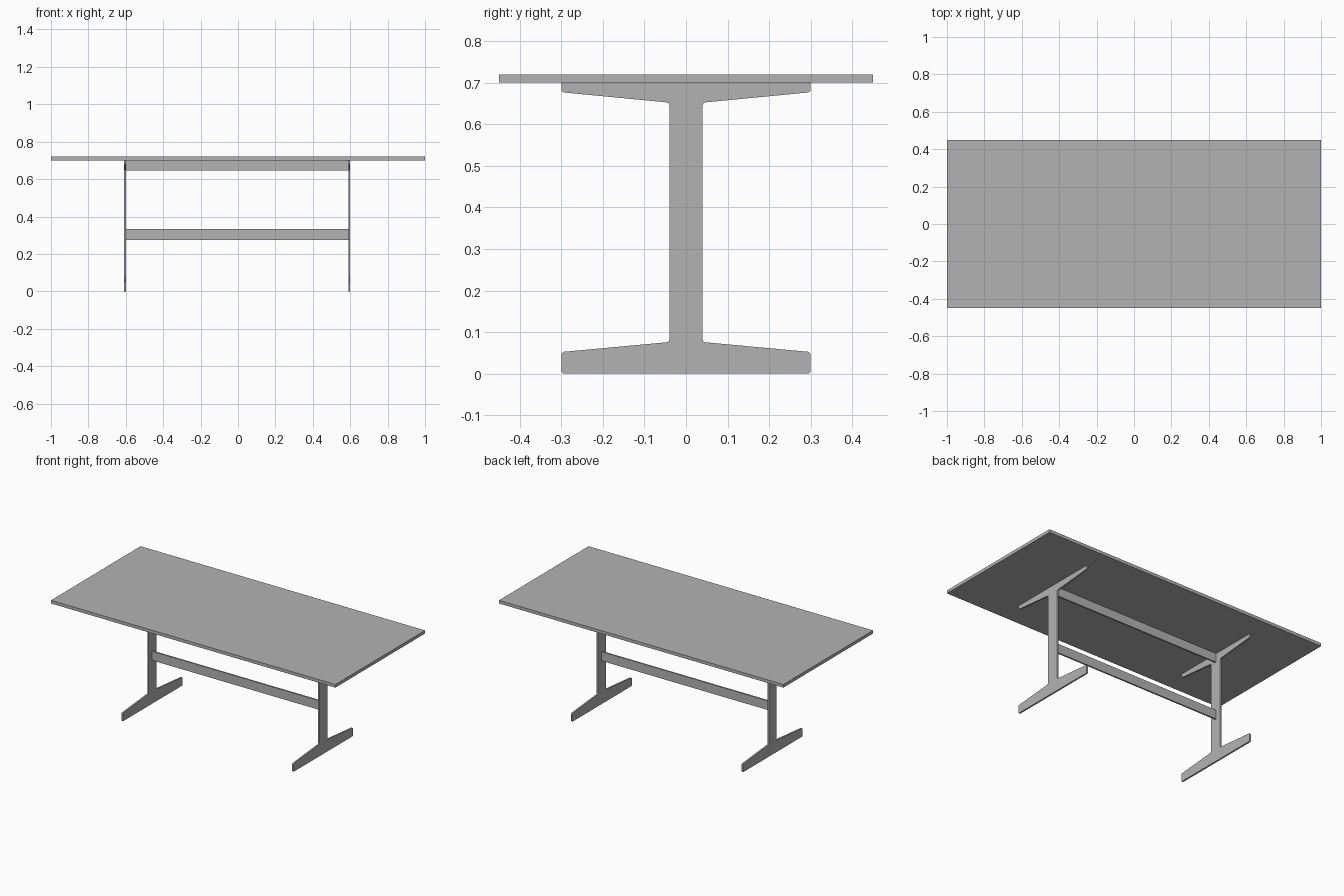
import bpy
import bmesh
from mathutils import Vector

cube = bpy.data.objects.get("Cube")
if cube:
    bpy.data.objects.remove(cube, do_unlink=True)

GREY = (0.45, 0.45, 0.45, 1.0)
grey = bpy.data.materials.new("plain grey")
grey.use_nodes = True
grey.diffuse_color = GREY
grey.node_tree.nodes["Principled BSDF"].inputs["Base Color"].default_value = GREY


def add_object(name, bm):
    bmesh.ops.recalc_face_normals(bm, faces=bm.faces)
    mesh = bpy.data.meshes.new(name)
    bm.to_mesh(mesh)
    bm.free()
    mesh.materials.append(grey)
    obj = bpy.data.objects.new(name, mesh)
    bpy.context.collection.objects.link(obj)
    return obj


def box(name, low, high):
    low, high = Vector(low), Vector(high)
    bm = bmesh.new()
    bmesh.ops.create_cube(bm, size=1)
    bmesh.ops.scale(bm, vec=high - low, verts=bm.verts)
    bmesh.ops.translate(bm, vec=(low + high) / 2, verts=bm.verts)
    return add_object(name, bm)


# Half outline of a trestle as (y, z), with whether its corner is rounded
HALF = [(0.30, 0.0, True), (0.30, 0.052, True), (0.04, 0.076, True),
        (0.04, 0.652, True), (0.30, 0.677, True), (0.30, 0.70, False)]
OUTLINE = HALF + [(-y, z, r) for y, z, r in reversed(HALF)]
THICK = 0.01


def trestle(name, x):
    bm = bmesh.new()
    verts = [bm.verts.new((x, y, z)) for y, z, _ in OUTLINE]
    face = bm.faces.new(verts)
    rounded = [v for v, p in zip(verts, OUTLINE) if p[2]]
    bmesh.ops.bevel(bm, geom=rounded, offset=0.007, segments=3,
                    profile=0.5, affect='VERTICES')
    face = bm.faces[:][0]
    result = bmesh.ops.extrude_face_region(bm, geom=[face])
    moved = [g for g in result["geom"] if isinstance(g, bmesh.types.BMVert)]
    bmesh.ops.translate(bm, vec=(THICK, 0, 0), verts=moved)
    # Keep the back cap so that the sheet is closed
    if not any(abs(f.calc_center_median().x - x) < 1e-5 for f in bm.faces):
        bmesh.ops.holes_fill(bm, edges=[e for e in bm.edges if e.is_boundary])
    return add_object(name, bm)


# Flat top
box("table_top", (-1, -0.45, 0.70), (1, 0.45, 0.72))

# End trestles
trestle("right_trestle", -0.61)
trestle("left_trestle", 0.59)

# Rails joining the trestles
for name, bottom, top in (("upper_rail", 0.645, 0.70), ("lower_rail", 0.275, 0.333)):
    box(name, (-0.60, -0.005, bottom), (0.59, 0.005, top))
